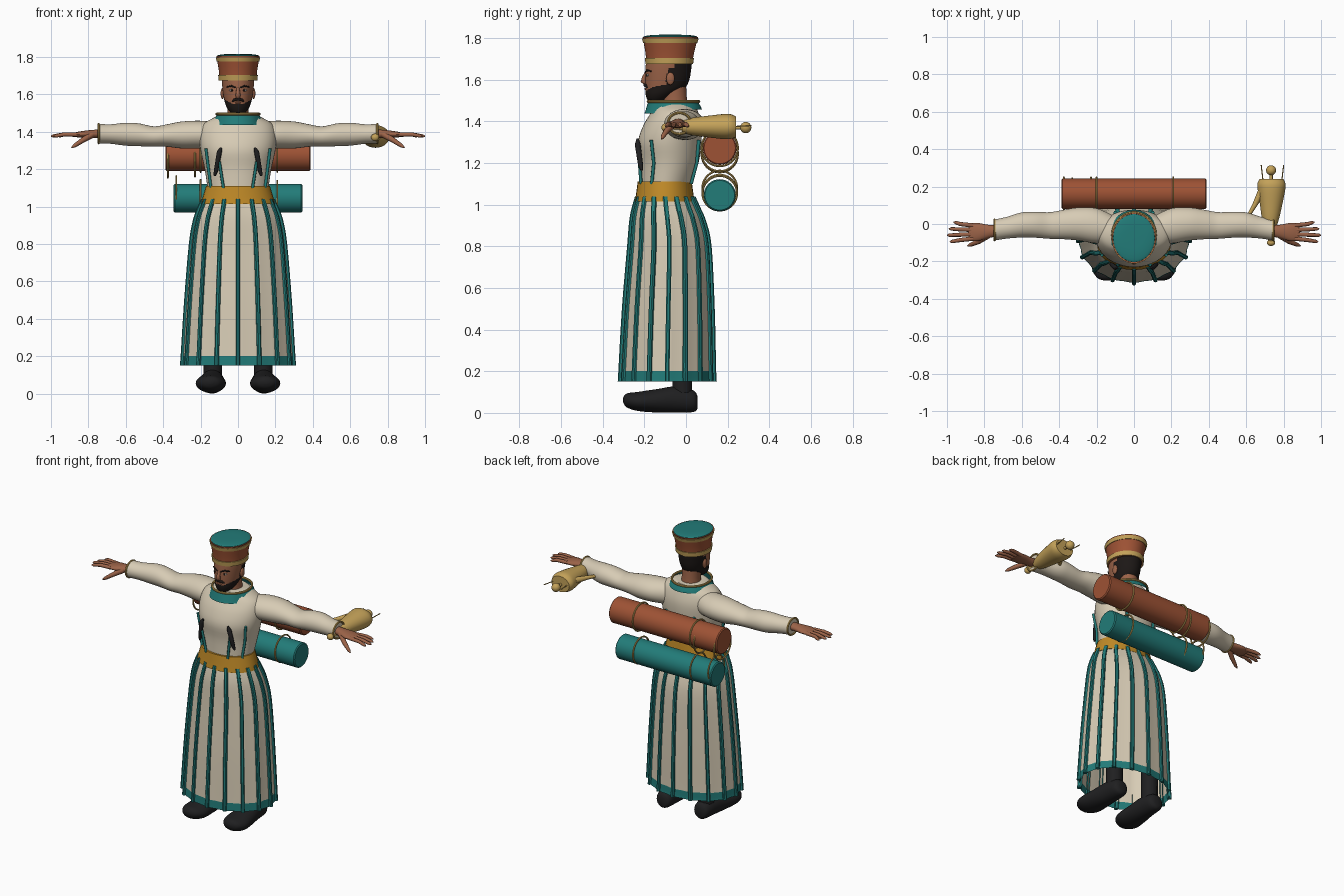
import bpy, bmesh, math
from mathutils import Vector

if "Cube" in bpy.data.objects:
    bpy.data.objects.remove(bpy.data.objects["Cube"])


def material(name, *rgb):
    m = bpy.data.materials.new(name)
    m.use_nodes = True
    m.diffuse_color = (*rgb, 1)
    m.node_tree.nodes["Principled BSDF"].inputs["Base Color"].default_value = (*rgb, 1)
    return m


CREAM = material("cream cloth", .68, .6, .46)
TEAL = material("teal cloth", .016, .2, .19)
RUST = material("rust cloth", .34, .085, .035)
GOLD = material("pale gold", .55, .36, .1)
BELT = material("deep gold", .52, .25, .02)
SKIN = material("brown skin", .33, .125, .065)
BLACK = material("black leather", .014, .014, .015)
HAIR = material("dark hair", .012, .009, .008)
WHITE = material("eye white", .6, .55, .5)


def link(name, bm, mats, angle=40):
    bmesh.ops.recalc_face_normals(bm, faces=bm.faces)
    me = bpy.data.meshes.new(name)
    bm.to_mesh(me)
    bm.free()
    for m in mats:
        me.materials.append(m)
    ob = bpy.data.objects.new(name, me)
    bpy.context.collection.objects.link(ob)
    bpy.ops.object.select_all(action="DESELECT")
    ob.select_set(True)
    bpy.context.view_layer.objects.active = ob
    bpy.ops.object.shade_smooth_by_angle(angle=math.radians(angle))
    return ob


def smooth_rows(rows, steps):
    """Catmull-Rom interpolation through section rows."""
    rows = [Vector(r) for r in rows]
    out = []
    for i in range(len(rows) - 1):
        p, a, b, q = rows[max(i - 1, 0)], rows[i], rows[i + 1], rows[min(i + 2, len(rows) - 1)]
        for k in range(steps):
            t = k / steps
            m, n = (b - p) / 2, (q - a) / 2
            d = b - a
            out.append(a + m * t + (3 * d - 2 * m - n) * t**2 + (m + n - 2 * d) * t**3)
    return out + [rows[-1]]


def place(axis, t, u, v):
    return {"X": (t, u, v), "Y": (u, t, v), "Z": (u, v, t)}[axis]


def loft(name, axis, rows, *mats, n=32, steps=4, caps=True, rule=None, flute=0):
    """Elliptical sections: position on axis, two centre coords, two radii."""
    bm = bmesh.new()
    loops = []
    for t, u, v, ru, rv in smooth_rows(rows, steps):
        loop = []
        for i in range(n):
            a = math.tau * i / n
            f = 1 - flute * math.sin(8 * a) ** 2
            loop.append(bm.verts.new(place(axis, t, u + ru * f * math.sin(a), v - rv * f * math.cos(a))))
        loops.append(loop)
    for a, b in zip(loops, loops[1:]):
        for i in range(n):
            j = (i + 1) % n
            bm.faces.new((a[i], a[j], b[j], b[i]))
    if caps:
        bm.faces.new(loops[0])
        bm.faces.new(loops[-1])
    if rule:
        for f in bm.faces:
            f.material_index = rule(f.calc_center_median())
    return link(name, bm, mats)


def tube(name, pts, mat):
    """Round rod through points given as x, y, z, radius."""
    cu = bpy.data.curves.new(name, "CURVE")
    cu.dimensions = "3D"
    cu.bevel_depth, cu.bevel_resolution, cu.use_fill_caps = 1, 3, True
    sp = cu.splines.new("POLY")
    sp.points.add(len(pts) - 1)
    for p, (x, y, z, r) in zip(sp.points, pts):
        p.co, p.radius = (x, y, z, 1), r
    cu.materials.append(mat)
    ob = bpy.data.objects.new(name, cu)
    bpy.context.collection.objects.link(ob)


def ball(name, loc, size, mat):
    bm = bmesh.new()
    bmesh.ops.create_uvsphere(bm, u_segments=20, v_segments=12, radius=1)
    bmesh.ops.scale(bm, vec=size, verts=bm.verts)
    bmesh.ops.translate(bm, vec=loc, verts=bm.verts)
    link(name, bm, [mat])


def ring(name, axis, t, u, v, ru, rv, thick, mat, n=40, m=8):
    """Elliptical hoop around an axis."""
    bm = bmesh.new()
    g = []
    for i in range(n):
        a = math.tau * i / n
        g.append([])
        for j in range(m):
            b = math.tau * j / m
            d = thick * math.cos(b)
            g[i].append(bm.verts.new(place(axis, t + thick * math.sin(b),
                                           u + (ru + d) * math.sin(a), v - (rv + d) * math.cos(a))))
    for i in range(n):
        for j in range(m):
            k, l = (i + 1) % n, (j + 1) % m
            bm.faces.new((g[i][j], g[k][j], g[k][l], g[i][l]))
    link(name, bm, [mat])


# Robe: skirt with hem, raised stripes, belt, torso
SKIRT = [(1.09, 0, -.1, .162, .122), (1.04, 0, -.1, .185, .132), (.98, 0, -.095, .211, .154),
         (.92, 0, -.088, .23, .172), (.8, 0, -.08, .25, .19), (.5, 0, -.085, .275, .21),
         (.2, 0, -.09, .294, .222), (.15, 0, -.09, .298, .225)]
loft("skirt", "Z", SKIRT, CREAM, TEAL, n=64, caps=False, flute=.025, rule=lambda c: int(c.z < .2))

bm = bmesh.new()
for k in range(16):
    a = math.tau * k / 16
    last = None
    for z, x, y, rx, ry in smooth_rows(SKIRT[1:], 4):
        mid = Vector((x + rx * math.sin(a), y - ry * math.cos(a), z))
        out = Vector((math.sin(a) / rx, -math.cos(a) / ry, 0)).normalized()
        side = Vector((-out.y, out.x, 0)) * .011
        sec = [bm.verts.new(mid + side * s + out * o) for s, o in
               ((-1, -.01), (-1, .008), (-.5, .013), (.5, .013), (1, .008), (1, -.01))]
        if last:
            for i in range(5):
                bm.faces.new((last[i], last[i + 1], sec[i + 1], sec[i]))
        else:
            bm.faces.new(sec)
        last = sec
    bm.faces.new(last)
link("skirt_stripes", bm, [TEAL])

loft("belt", "Z", [(1.015, 0, -.102, .198, .144), (1.05, 0, -.102, .189, .138),
                   (1.11, 0, -.102, .171, .13)], BELT)
loft("torso", "Z", [(1.08, 0, -.1, .16, .12), (1.2, 0, -.08, .178, .14), (1.3, 0, -.078, .2, .152),
                    (1.38, 0, -.065, .205, .14), (1.44, 0, -.055, .185, .115),
                    (1.475, 0, -.055, .13, .1), (1.49, 0, -.055, .095, .09)], CREAM, n=48)

# Collar, its lower edge dropping at the front
collar = loft("collar", "Z", [(1.445, 0, -.062, .133, .138), (1.495, 0, -.06, .113, .12)],
              TEAL, n=48, caps=False, steps=3)
for v in collar.data.vertices:
    if v.co.z < 1.46:
        v.co.z += .012 if v.co.y > -.12 else -.008
ring("collar_trim", "Z", 1.495, 0, -.06, .115, .122, .007, GOLD)

# Neck and head, with hair and beard chosen by region
loft("neck", "Z", [(1.44, 0, -.05, .065, .065), (1.5, 0, -.055, .056, .06), (1.58, 0, -.06, .056, .06)], SKIN)


def hair_region(c):
    back = c.y > -.055 and c.z > 1.545
    sideburn = c.y > -.095 and abs(c.x) > .05 and 1.56 < c.z < 1.66 and c.y > -.1 + (c.z - 1.6) * .3
    beard = c.y < -.05 and c.z < 1.546 + .55 * max(0, abs(c.x) - .025)
    return int(back or sideburn or beard)


loft("head", "Z", [(1.492, 0, -.145, .022, .025), (1.505, 0, -.138, .042, .048), (1.53, 0, -.122, .06, .072),
                   (1.56, 0, -.1, .071, .095), (1.6, 0, -.09, .079, .106), (1.65, 0, -.085, .085, .11),
                   (1.7, 0, -.08, .088, .11)], SKIN, HAIR, n=96, steps=8, rule=hair_region)
tube("nose", [(0, -.188, 1.64, .007), (0, -.201, 1.61, .011), (0, -.205, 1.593, .014),
              (0, -.195, 1.584, .01)], SKIN)
tube("moustache", [(-.04, -.168, 1.555, .004), (-.02, -.192, 1.571, .008), (0, -.198, 1.575, .007),
                   (.02, -.192, 1.571, .008), (.04, -.168, 1.555, .004)], HAIR)
ball("lips", (0, -.191, 1.556), (.016, .009, .006), SKIN)
for s, side in ((1, "left"), (-1, "right")):
    ball(side + "_ear", (s * .083, -.075, 1.605), (.01, .02, .03), SKIN)
    ball(side + "_eye", (s * .033, -.183, 1.622), (.014, .007, .006), WHITE)
    ball(side + "_pupil", (s * .033, -.188, 1.622), (.006, .004, .006), HAIR)
    tube(side + "_eyebrow", [(s * .012, -.194, 1.636, .004), (s * .035, -.187, 1.645, .005),
                             (s * .06, -.167, 1.64, .003)], HAIR)

# Hat
loft("hat_body", "Z", [(1.675, 0, -.08, .098, .109), (1.73, 0, -.078, .103, .117),
                       (1.805, 0, -.075, .116, .133)], RUST, n=48)
loft("hat_lower_band", "Z", [(1.675, 0, -.08, .104, .114), (1.703, 0, -.08, .106, .118)], GOLD, n=48)
loft("hat_upper_band", "Z", [(1.776, 0, -.076, .114, .13), (1.797, 0, -.075, .119, .136)], GOLD, n=48)
loft("hat_crown", "Z", [(1.8, 0, -.075, .111, .128), (1.809, 0, -.075, .108, .124),
                        (1.815, 0, -.075, .07, .08), (1.816, 0, -.075, .01, .01)], TEAL, n=48)

for s, side in ((1, "left"), (-1, "right")):
    # Sleeve, cuff and hand
    sleeve = [(.1, -.03, 1.38, .07, .07), (.2, -.01, 1.385, .094, .074), (.3, 0, 1.383, .088, .072),
              (.38, -.003, 1.38, .078, .06), (.45, -.008, 1.375, .071, .054), (.53, -.004, 1.384, .069, .061),
              (.6, -.005, 1.387, .067, .061), (.68, -.02, 1.388, .058, .052), (.745, -.032, 1.39, .056, .052)]
    loft(side + "_sleeve", "X", [(s * r[0], *r[1:]) for r in sleeve], CREAM)
    ring(side + "_cuff", "X", s * .745, -.032, 1.39, .055, .051, .006, GOLD)
    palm = [(.72, -.035, 1.39, .028, .024), (.78, -.04, 1.388, .036, .022),
            (.84, -.043, 1.386, .049, .017), (.885, -.043, 1.383, .043, .01)]
    loft(side + "_palm", "X", [(s * r[0], *r[1:]) for r in palm], SKIN, n=24)
    for i, reach in enumerate((.965, .99, 1, .985)):
        y = .026 * (1.5 - i)
        tube(f"{side}_finger_{i + 1}", [(s * .86, y * .9 - .043, 1.385, .012), (s * .93, y * 1.1 - .043, 1.386, .011),
                                        (s * (reach - .012), y * 1.3 - .043, 1.378, .009),
                                        (s * reach, y * 1.35 - .043, 1.376, .003)], SKIN)
    tube(side + "_thumb", [(s * .78, -.06, 1.385, .018), (s * .83, -.093, 1.355, .014),
                           (s * .875, -.112, 1.325, .01), (s * .89, -.117, 1.315, .003)], SKIN)

    # Leg and shoe
    tube(side + "_leg", [(s * .135, -.018, .05, .05), (s * .135, -.02, .55, .05)], BLACK)
    shoe = [(.055, .135, .05, .025, .03), (.035, .135, .056, .05, .052), (-.05, .137, .064, .062, .063),
            (-.14, .142, .058, .073, .056), (-.23, .146, .055, .08, .046), (-.285, .148, .06, .052, .033),
            (-.302, .148, .062, .015, .01)]
    loft(side + "_shoe", "Y", [(y, s * x, z, a, b) for y, x, z, a, b in shoe], BLACK)

    # Chest, side and back straps
    tube(side + "_chest_blade", [(s * .09, -.232, 1.315, .006), (s * .1, -.232, 1.29, .014),
                                 (s * .118, -.218, 1.19, .012), (s * .125, -.212, 1.165, .006)], BLACK)
    tube(side + "_chest_strap", [(s * .1, -.226, 1.24, .008), (s * .078, -.216, 1.1, .008)], TEAL)
    tube(side + "_side_strap", [(s * .172, -.167, 1.31, .008), (s * .158, -.155, 1.2, .008),
                                (s * .145, -.165, 1.1, .008)], TEAL)
    tube(side + "_back_strap", [(s * .1, .062, 1.31, .009), (s * .1, .052, 1.2, .008),
                                (s * .09, .025, 1.1, .008)], TEAL)

# Rolled scrolls on the back with their hoops
for name, mat, half, z, r, hoops in (
        ("upper_scroll", RUST, .387, 1.272, .081, ((.21, 0), (-.2, 0), (-.23, -.025), (-.375, -.03))),
        ("lower_scroll", TEAL, .344, 1.045, .077, ((.21, .01), (-.2, .015), (-.33, .035)))):
    y = .162
    loft(name, "X", [(-half, y, z, r - .006, r - .006), (.006 - half, y, z, r, r),
                     (half - .006, y, z, r, r), (half, y, z, r - .006, r - .006)], mat, steps=1, n=40)
    for i, (x, dz) in enumerate(hoops):
        ring(f"{name}_hoop_{i + 1}", "X", x, y, z + dz, r + .006, r + .006, .005, GOLD)

# Jug lying behind the left wrist
loft("jug_body", "Y", [(-.02, .73, 1.375, .03, .03), (.03, .73, 1.375, .046, .042), (.1, .733, 1.375, .059, .051),
                       (.18, .735, 1.375, .073, .06), (.215, .735, 1.375, .075, .059),
                       (.24, .735, 1.373, .064, .05)], GOLD)
tube("jug_stem", [(.733, .23, 1.37, .009), (.733, .285, 1.37, .009)], GOLD)
ball("jug_knob", (.733, .287, 1.37), (.027, .027, .027), GOLD)
tube("jug_foot", [(.73, 0, 1.375, .025), (.732, -.095, 1.372, .014)], GOLD)
ball("jug_foot_knob", (.733, -.1, 1.37), (.022, .018, .02), GOLD)
tube("jug_spout", [(.68, .17, 1.385, .02), (.645, .1, 1.385, .013), (.612, .045, 1.385, .009)], GOLD)
for x, lean in ((.69, -.01), (.79, .01)):
    tube("jug_wire", [(x, .23, 1.375, .003), (x + lean, .315, 1.38, .003)], GOLD)
